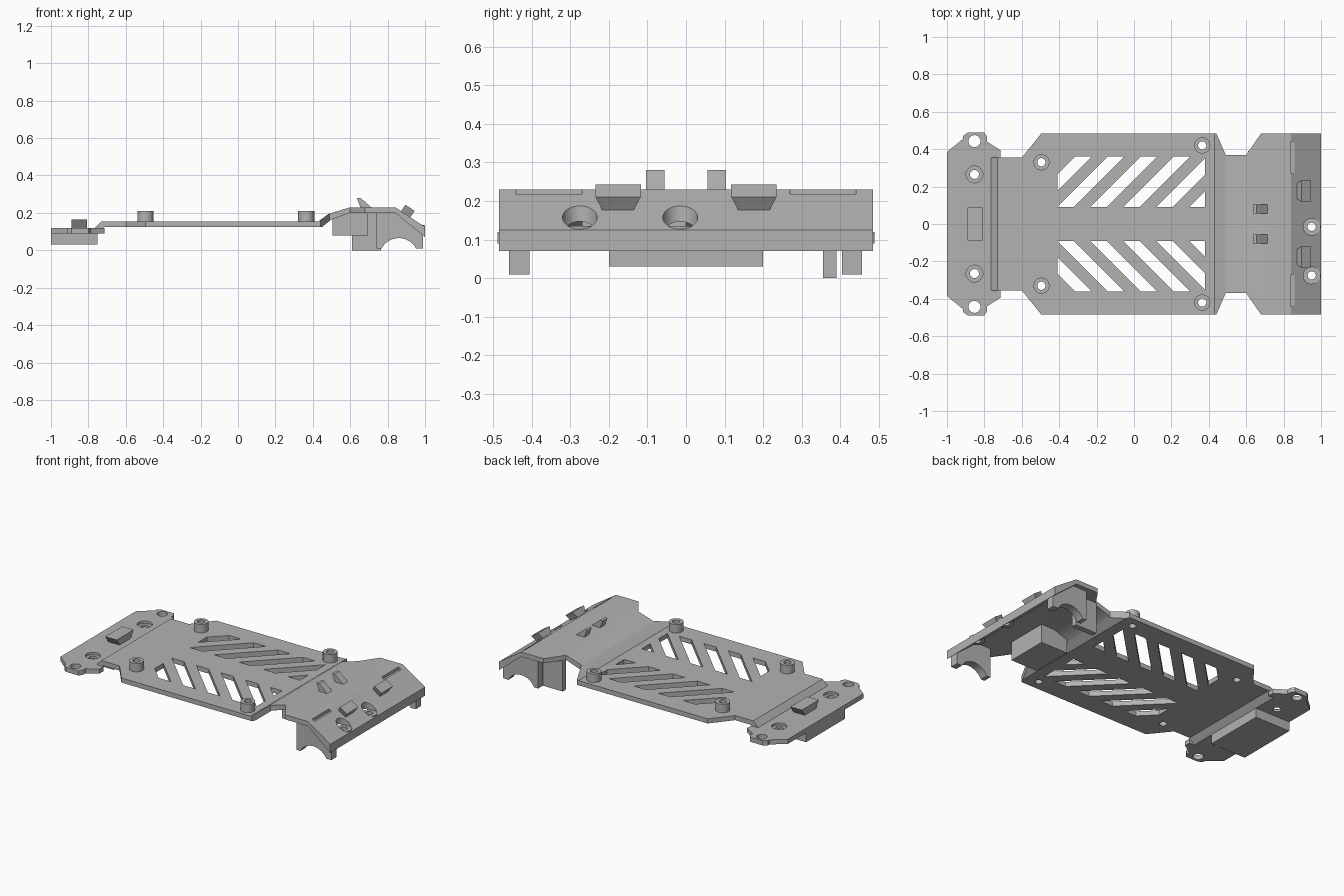
import bpy, bmesh, math
from mathutils import Vector

if "Cube" in bpy.data.objects:
    bpy.data.objects.remove(bpy.data.objects["Cube"])

grey = bpy.data.materials.new("plain grey")
grey.use_nodes = True
COLOR = (0.45, 0.45, 0.45, 1)
grey.diffuse_color = COLOR
grey.node_tree.nodes["Principled BSDF"].inputs["Base Color"].default_value = COLOR


def finish(name, bm):
    bmesh.ops.recalc_face_normals(bm, faces=bm.faces)
    mesh = bpy.data.meshes.new(name)
    bm.to_mesh(mesh)
    bm.free()
    mesh.materials.append(grey)
    obj = bpy.data.objects.new(name, mesh)
    bpy.context.collection.objects.link(obj)
    return obj


def extrude(bm, depth):
    geom = bmesh.ops.extrude_face_region(bm, geom=bm.faces[:])["geom"]
    verts = [g for g in geom if isinstance(g, bmesh.types.BMVert)]
    bmesh.ops.translate(bm, verts=verts, vec=depth)


def side_prism(name, pts, y0, y1):
    """Extrude an x-z profile along y."""
    bm = bmesh.new()
    bm.faces.new([bm.verts.new((x, y0, z)) for x, z in pts])
    extrude(bm, Vector((0, y1 - y0, 0)))
    return finish(name, bm)


def plan_prism(name, pts, z0, z1):
    """Extrude an x-y outline along z."""
    bm = bmesh.new()
    bm.faces.new([bm.verts.new((x, y, z0)) for x, y in pts])
    extrude(bm, Vector((0, 0, z1 - z0)))
    return finish(name, bm)


def box(name, x0, x1, y0, y1, z0, z1):
    return plan_prism(name, [(x0, y0), (x1, y0), (x1, y1), (x0, y1)], z0, z1)


def disc(name, x, y, r, z0, z1):
    ring = [math.tau * i / 32 for i in range(32)]
    return plan_prism(name, [(x + r * math.cos(a), y + r * math.sin(a)) for a in ring], z0, z1)


def boolean(obj, tool, op="DIFFERENCE"):
    mod = obj.modifiers.new(op, "BOOLEAN")
    mod.operation, mod.object, mod.solver = op, tool, "EXACT"
    bpy.context.view_layer.objects.active = obj
    bpy.ops.object.modifier_apply(modifier=mod.name)
    bpy.data.objects.remove(tool)


def mirrored(half):
    return half + [(x, -y) for x, y in reversed(half)]


def flared(name, top, base, y, wide, narrow):
    """Dovetail block: wide top edge pair, narrow base edge pair."""
    bm = bmesh.new()
    for pair, w in ((top, wide), (base, narrow)):
        for x, z in pair:
            for s in (-1, 1):
                bm.verts.new((x, y + s * w, z))
    bmesh.ops.convex_hull(bm, input=bm.verts[:])
    bmesh.ops.dissolve_limit(bm, angle_limit=0.01, verts=bm.verts[:], edges=bm.edges[:])
    return finish(name, bm)


# Main deck: bent sheet trimmed to its outline
sheet = [(-.765, .12), (-.73, .155), (.43, .155), (.485, .195), (.6, .23), (.84, .23), (1, .125),
         (1, .07), (.84, .2), (.6, .2), (.5, .165), (.45, .125), (-.715, .125), (-.75, .09), (-.765, .09)]
deck = side_prism("deck", sheet, -.6, .6)
outline = [(-.8, .355), (-.6, .355), (-.495, .485), (.44, .485), (.49, .37), (.6, .37), (.68, .485), (1.1, .485)]
boolean(deck, plan_prism("outline_cutter", mirrored(outline), -.2, .5), "INTERSECT")

# Diagonal vent slots, clipped to a rectangle on each side
for side in (-1, 1):
    for k in range(-1, 5):
        a = -.41 + .176 * k
        bm = bmesh.new()
        quad = [(a, .09), (a + .088, .09), (a + .358, .36), (a + .27, .36)]
        bm.faces.new([bm.verts.new((x, side * y, .05)) for x, y in quad])
        for limit, direction in ((-.41, -1), (.38, 1)):
            bmesh.ops.bisect_plane(bm, geom=bm.verts[:] + bm.edges[:] + bm.faces[:], plane_co=(limit, 0, 0),
                                   plane_no=(direction, 0, 0), clear_outer=True)
        extrude(bm, Vector((0, 0, .2)))
        boolean(deck, finish("slot_cutter", bm))

# Standoffs with through holes
for x, y in ((-.495, .33), (-.495, -.33), (.365, .42), (.365, -.42)):
    boolean(deck, disc("hole_cutter", x, y, .022, 0, .4))
    post = disc("standoff", x, y, .043, .15, .21)
    boolean(post, disc("hole_cutter", x, y, .022, 0, .4))

# Counterbored screw holes in the sloping nose
for y in (-.015, -.275):
    boolean(deck, disc("bore_cutter", .95, y, .045, .135, .4))
    boolean(deck, disc("hole_cutter", .95, y, .022, 0, .4))
    seat = disc("screw_seat", .95, y, .047, .115, .135)
    boolean(seat, disc("hole_cutter", .95, y, .022, 0, .4))

# Narrow notches along the nose crease
for y in (-.355, .355):
    boolean(deck, box("notch_cutter", .84, .858, y - .086, y + .086, .212, .4))

# Rear plate with eared outline, screw holes and recesses
ears = [(-1, .385), (-.915, .455), (-.915, .47), (-.89, .488), (-.8, .488), (-.785, .465),
        (-.785, .44), (-.715, .395)]
rear_plate = plan_prism("rear_plate", mirrored(ears), .09, .12)
boolean(rear_plate, box("step_cutter", -.764, -.6, -.355, .355, 0, .3))
for side in (-1, 1):
    boolean(rear_plate, disc("hole_cutter", -.853, side * .443, .032, 0, .3))
    boolean(rear_plate, disc("bore_cutter", -.853, side * .265, .045, .105, .3))
    boolean(rear_plate, disc("hole_cutter", -.853, side * .265, .024, 0, .3))

# Blocks below
box("rear_lower_block", -1, -.75, -.2, .2, .03, .0905)
box("front_lower_block", .505, .695, -.27, 0, .08, .201)
box("side_panel", .61, .765, .355, .39, 0, .201)

# Arched legs under the nose
arc = [math.radians(28 + 124 * i / 16) for i in range(17)]
arch = [(.74, .01), (.74, .205), (.84, .205), (.99, .085), (.99, .01)]
arch += [(.86 + .105 * math.cos(t), -.04 + .105 * math.sin(t)) for t in arc]
for name, y in (("right_arch_leg", -.432), ("left_arch_leg", .43)):
    side_prism(name, arch, y - .026, y + .026)

# Dovetail blocks and hooks on top
flared("rear_dovetail", [(-.89, .165), (-.808, .165)], [(-.89, .118), (-.808, .118)], 0, .087, .055)
for side in (-1, 1):
    flared("nose_dovetail", [(.895, .243), (.944, .211)], [(.867, .203), (.917, .17)], side * .176, .059, .037)
    side_prism("hook", [(.635, .28), (.655, .28), (.715, .228), (.655, .228)], side * .08 - .024, side * .08 + .024)

# Smooth the round walls while keeping sharp edges
bpy.ops.object.select_all(action="DESELECT")
for obj in bpy.context.collection.objects:
    if obj.type == "MESH":
        obj.select_set(True)
        bpy.context.view_layer.objects.active = obj
bpy.ops.object.shade_smooth_by_angle(angle=math.radians(20))
